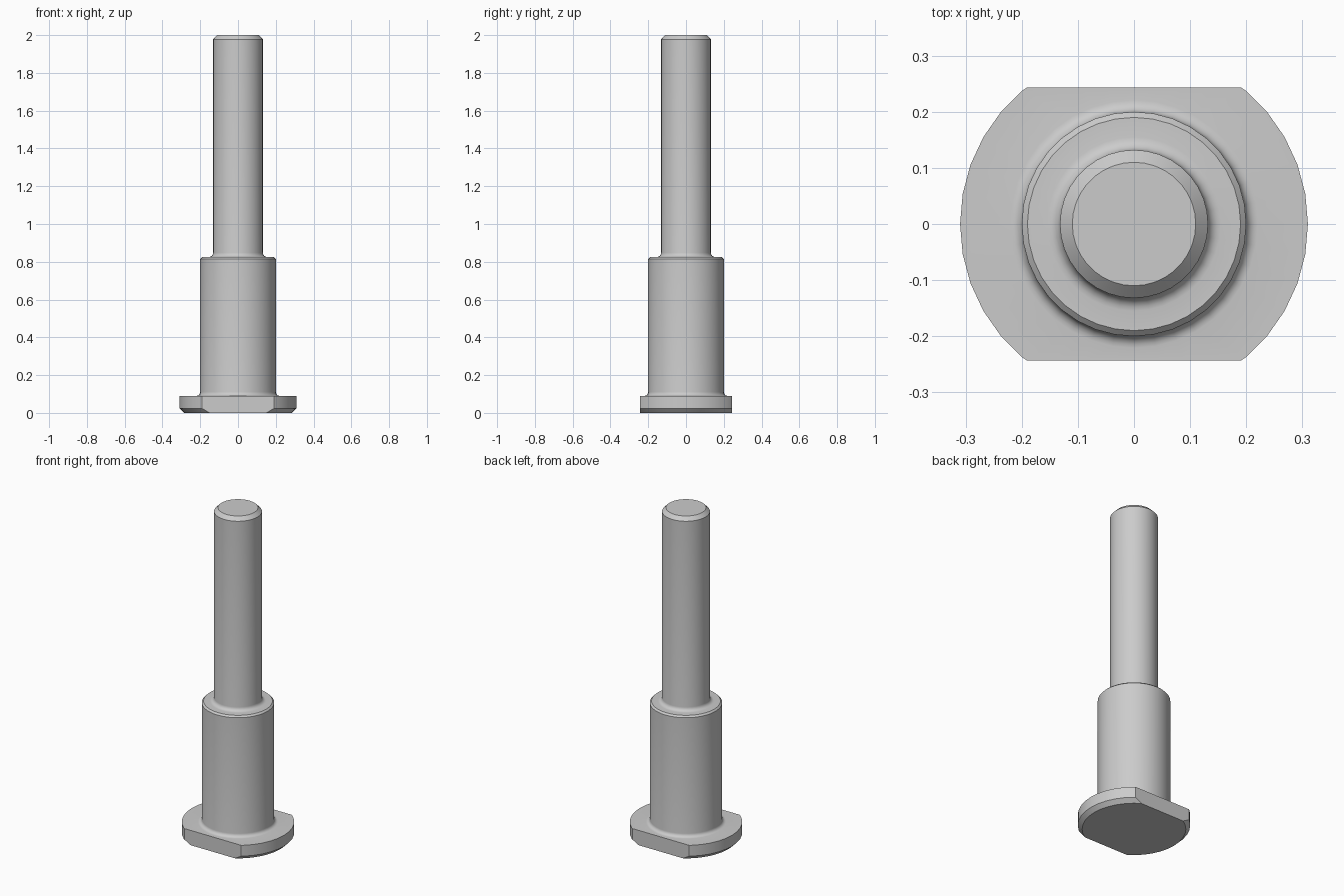
import bpy, bmesh, math

if "Cube" in bpy.data.objects:
    bpy.data.objects.remove(bpy.data.objects["Cube"])

SIDES = 36
HEAD_R, BODY_R, SHAFT_R = 0.31, 0.20, 0.132
HEAD_TOP, BODY_TOP, TOP = 0.09, 0.825, 2.0
FLAT_Y = 0.243


def fillet(radius, z, size, steps=5):
    """Concave quarter arc from a flat shoulder up into a cylinder wall."""
    pts = []
    for i in range(steps + 1):
        a = math.pi / 2 * i / steps
        pts.append((radius + size * (1 - math.sin(a)), z + size * (1 - math.cos(a))))
    return pts


# Turned profile (radius, height) from the bottom chamfer to the tip chamfer
profile = [(0.286, 0), (HEAD_R, 0.024), (HEAD_R, HEAD_TOP)]
profile += fillet(BODY_R, HEAD_TOP, 0.021)
profile += [(BODY_R, BODY_TOP - 0.01), (BODY_R - 0.01, BODY_TOP)]
profile += fillet(SHAFT_R, BODY_TOP, 0.023)
profile += [(SHAFT_R, TOP - 0.022), (SHAFT_R - 0.022, TOP)]

# Stepped pin: rings of vertices, skinned and capped
bm = bmesh.new()
rings = []
for r, z in profile:
    rings.append([bm.verts.new((r * math.cos(math.tau * i / SIDES),
                                r * math.sin(math.tau * i / SIDES), z))
                  for i in range(SIDES)])
for low, high in zip(rings, rings[1:]):
    for i in range(SIDES):
        j = (i + 1) % SIDES
        bm.faces.new((low[i], low[j], high[j], high[i]))
bm.faces.new(rings[0][::-1])
bm.faces.new(rings[-1])

# Two wrench flats on the head
for side in (-1, 1):
    bmesh.ops.bisect_plane(bm, geom=bm.verts[:] + bm.edges[:] + bm.faces[:],
                           plane_co=(0, side * FLAT_Y, 0), plane_no=(0, side, 0),
                           clear_outer=True)
    bmesh.ops.holes_fill(bm, edges=[e for e in bm.edges if e.is_boundary], sides=0)
bmesh.ops.recalc_face_normals(bm, faces=bm.faces[:])

mesh = bpy.data.meshes.new("stepped_pin")
bm.to_mesh(mesh)
bm.free()
pin = bpy.data.objects.new("stepped_pin", mesh)
bpy.context.collection.objects.link(pin)

# Smooth walls and fillets, crisp chamfers
bpy.context.view_layer.objects.active = pin
pin.select_set(True)
bpy.ops.object.shade_smooth_by_angle(angle=math.radians(30))
